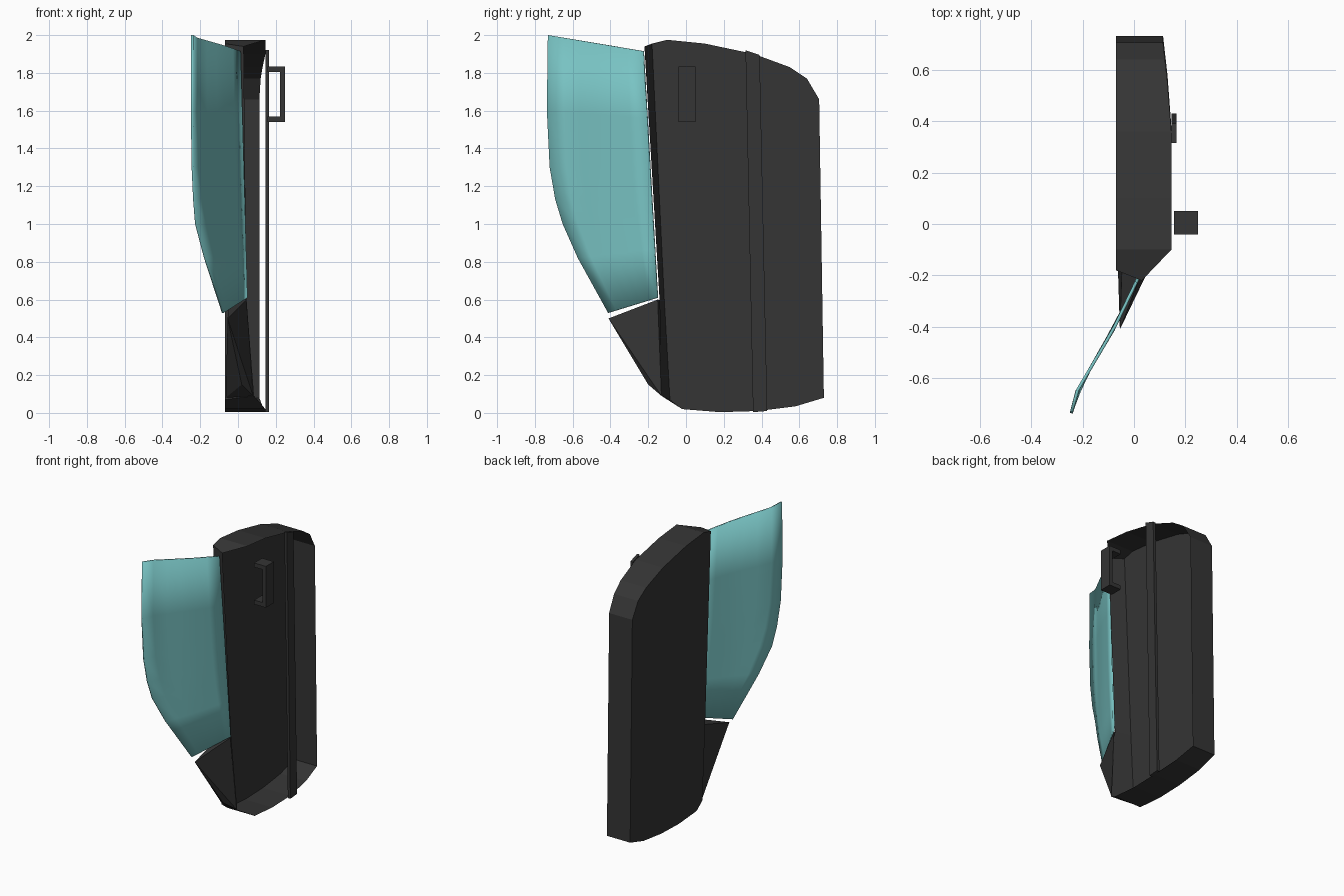
import bpy, bmesh

cube = bpy.data.objects.get("Cube")
if cube:
    bpy.data.objects.remove(cube, do_unlink=True)


def make_material(name, rgb):
    mat = bpy.data.materials.new(name)
    mat.use_nodes = True
    mat.diffuse_color = (*rgb, 1)
    mat.node_tree.nodes["Principled BSDF"].inputs["Base Color"].default_value = (*rgb, 1)
    return mat


dark = make_material("dark grey", (0.035, 0.035, 0.035))
teal = make_material("teal glass", (0.19, 0.55, 0.55))


def finish(name, bm, mat):
    bmesh.ops.recalc_face_normals(bm, faces=bm.faces)
    mesh = bpy.data.meshes.new(name)
    bm.to_mesh(mesh)
    bm.free()
    mesh.materials.append(mat)
    obj = bpy.data.objects.new(name, mesh)
    bpy.context.collection.objects.link(obj)
    return obj


def hull(name, points, mat):
    bm = bmesh.new()
    verts = [bm.verts.new(p) for p in points]
    bmesh.ops.convex_hull(bm, input=verts)
    return finish(name, bm, mat)


def box_points(x, y, z):
    return [(a, b, c) for a in x for b in y for c in z]


# Door shell: flat panel with a flared rim, open on the +x side
PANEL_X = -0.07
rim = [(0.03, -0.22, 1.94), (0.145, -0.1, 1.975), (0.145, 0.1, 1.955),
       (0.145, 0.36, 1.9), (0.13, 0.55, 1.83), (0.12, 0.64, 1.77),
       (0.113, 0.705, 1.66), (0.113, 0.73, 0.08), (0.13, 0.58, 0.035),
       (0.145, 0.38, 0.01), (0.145, 0.18, 0.004), (0.145, -0.02, 0.02),
       (0.085, -0.13, 0.09), (0.045, -0.14, 0.6)]
front = {0: (-0.18, 1.955), 12: (-0.085, 0.07), 13: (-0.115, 0.6)}
bm = bmesh.new()
outer = [bm.verts.new(p) for p in rim]
inner = [bm.verts.new((PANEL_X, *front.get(i, p[1:]))) for i, p in enumerate(rim)]
bm.faces.new(inner)
for i in range(len(rim)):
    j = (i + 1) % len(rim)
    bm.faces.new((outer[i], outer[j], inner[j], inner[i]))
shell = finish("door_shell", bm, dark)
# The panel looks outward, towards -x
if min(shell.data.polygons, key=lambda f: f.center.x).normal.x > 0:
    shell.data.flip_normals()

# Wedge below the glass
hull("lower_wedge", [(-0.055, -0.41, 0.5), (0.045, -0.15, 0.6), (0.02, -0.2, 0.15),
                     (-0.045, -0.12, 0.59), (-0.065, -0.09, 0.08), (0.08, -0.13, 0.09)], dark)

# Slanted vertical strip across the open side
hull("vertical_strip", [(x, y, z) for x in (0.145, 0.165)
                        for y, z in ((0.315, 1.92), (0.39, 1.895), (0.355, 0.004), (0.43, 0.01))], dark)

# Handle
Y = (-0.04, 0.05)
hull("handle_grip", box_points((0.223, 0.248), Y, (1.54, 1.835)), dark)
for name, z in (("handle_lower_arm", (1.54, 1.57)), ("handle_upper_arm", (1.805, 1.835))):
    hull(name, box_points((0.155, 0.223), Y, z), dark)

# Curved glass: rows running from the door edge to the free edge
BEND = [(-0.74, -0.245), (-0.65, -0.222), (-0.41, -0.08), (-0.15, 0.045)]


def bend_x(y):
    for (y0, x0), (y1, x1) in zip(BEND, BEND[1:]):
        if y <= y1:
            return x0 + (x1 - x0) * (y - y0) / (y1 - y0)
    return BEND[-1][1]


free_edge = [(-0.41, 0.53), (-0.57, 0.82), (-0.65, 1.0), (-0.69, 1.13),
             (-0.72, 1.3), (-0.735, 1.6), (-0.73, 2.0)]
bm = bmesh.new()
rows = []
COLS = 6
for y1, z1 in free_edge:
    t = (z1 - 0.53) / 1.47
    y0, z0 = -0.15 - 0.075 * t, 0.61 + 1.305 * t
    row = []
    for k in range(COLS + 1):
        s = k / COLS
        y = y0 + (y1 - y0) * s
        row.append(bm.verts.new((bend_x(y), y, z0 + (z1 - z0) * s)))
    rows.append(row)
for a, b in zip(rows, rows[1:]):
    for k in range(COLS):
        bm.faces.new((a[k], a[k + 1], b[k + 1], b[k]))
glass = finish("side_glass", bm, teal)
mod = glass.modifiers.new("thickness", "SOLIDIFY")
mod.thickness = 0.012
mod.offset = 0
bpy.context.view_layer.objects.active = glass
glass.select_set(True)
bpy.ops.object.shade_smooth_by_angle(angle=0.6)
